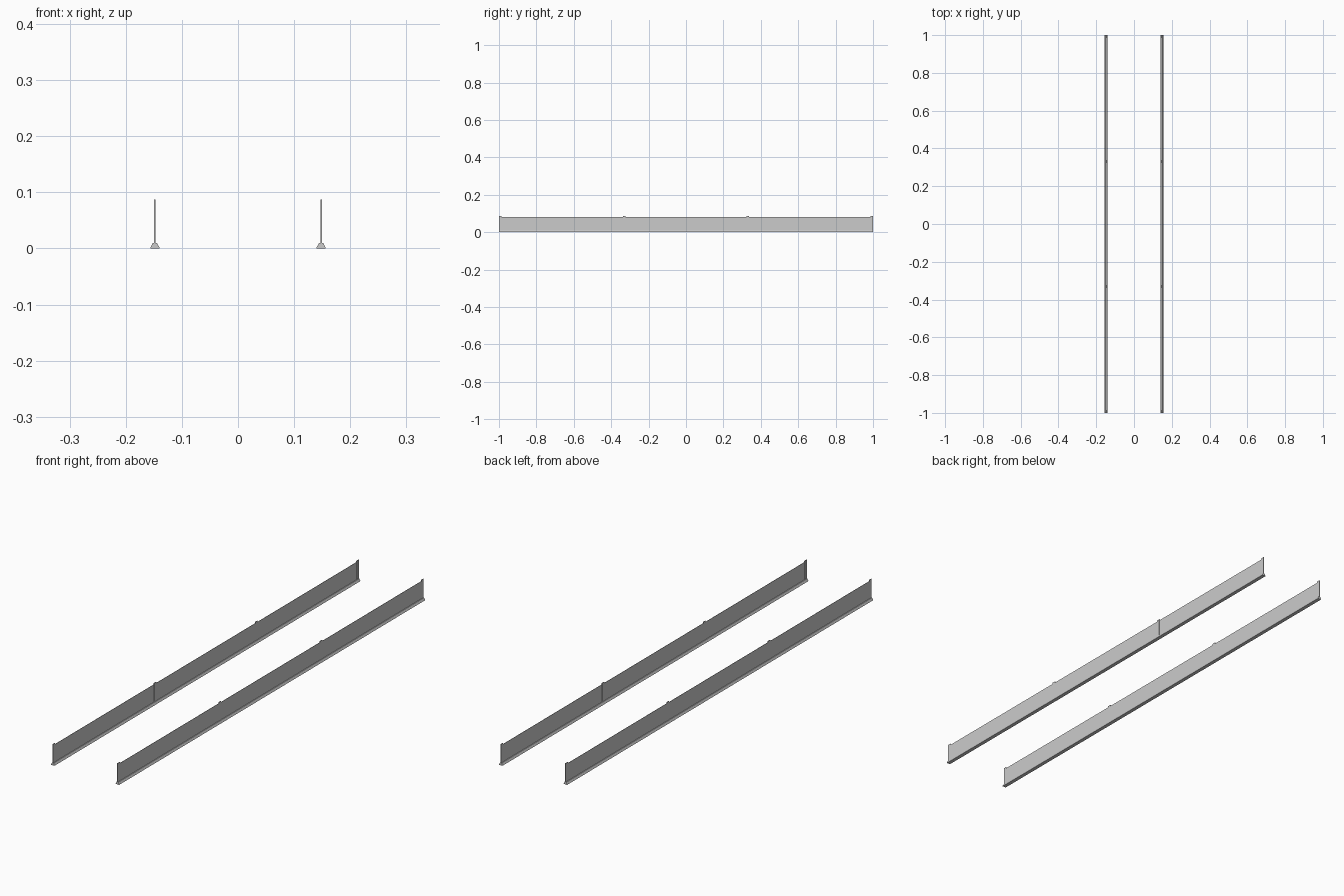
import bpy, bmesh

if "Cube" in bpy.data.objects:
    bpy.data.objects.remove(bpy.data.objects["Cube"])

RAIL_X = 0.148      # distance of each barrier from the centre line
POST_W = 0.014      # post width along the barrier


def extrude_y(name, profile, y0, y1):
    """Solid made by sweeping an (x, z) profile from y0 to y1."""
    bm = bmesh.new()
    face = bm.faces.new([bm.verts.new((x, y0, z)) for x, z in profile])
    new = bmesh.ops.extrude_face_region(bm, geom=[face])["geom"]
    verts = [v for v in new if isinstance(v, bmesh.types.BMVert)]
    bmesh.ops.translate(bm, verts=verts, vec=(0, y1 - y0, 0))
    bmesh.ops.recalc_face_normals(bm, faces=bm.faces)
    mesh = bpy.data.meshes.new(name)
    bm.to_mesh(mesh)
    bm.free()
    obj = bpy.data.objects.new(name, mesh)
    bpy.context.collection.objects.link(obj)
    return obj


def rect(x, half, z0, z1):
    return [(x - half, z0), (x + half, z0), (x + half, z1), (x - half, z1)]


for side, x in (("left", -RAIL_X), ("right", RAIL_X)):
    # sloped kerb with a small upright lip
    half = [(0.008, 0.0), (0.008, 0.0015), (0.0038, 0.0095)]
    kerb = [(x + a, z) for a, z in half] + [(x - a, z) for a, z in reversed(half)]
    extrude_y(side + "_kerb", kerb, -1, 1)

    # thin panel standing on the kerb
    extrude_y(side + "_panel", rect(x, 0.0006, 0.009, 0.082), -0.995, 0.995)

    # four evenly spaced posts, the outer two flush with the ends
    for i in range(4):
        y = (-1 + POST_W / 2) + i * (2 - POST_W) / 3
        extrude_y(f"{side}_post_{i + 1}", rect(x, 0.0014, 0.009, 0.087),
                  y - POST_W / 2, y + POST_W / 2)
